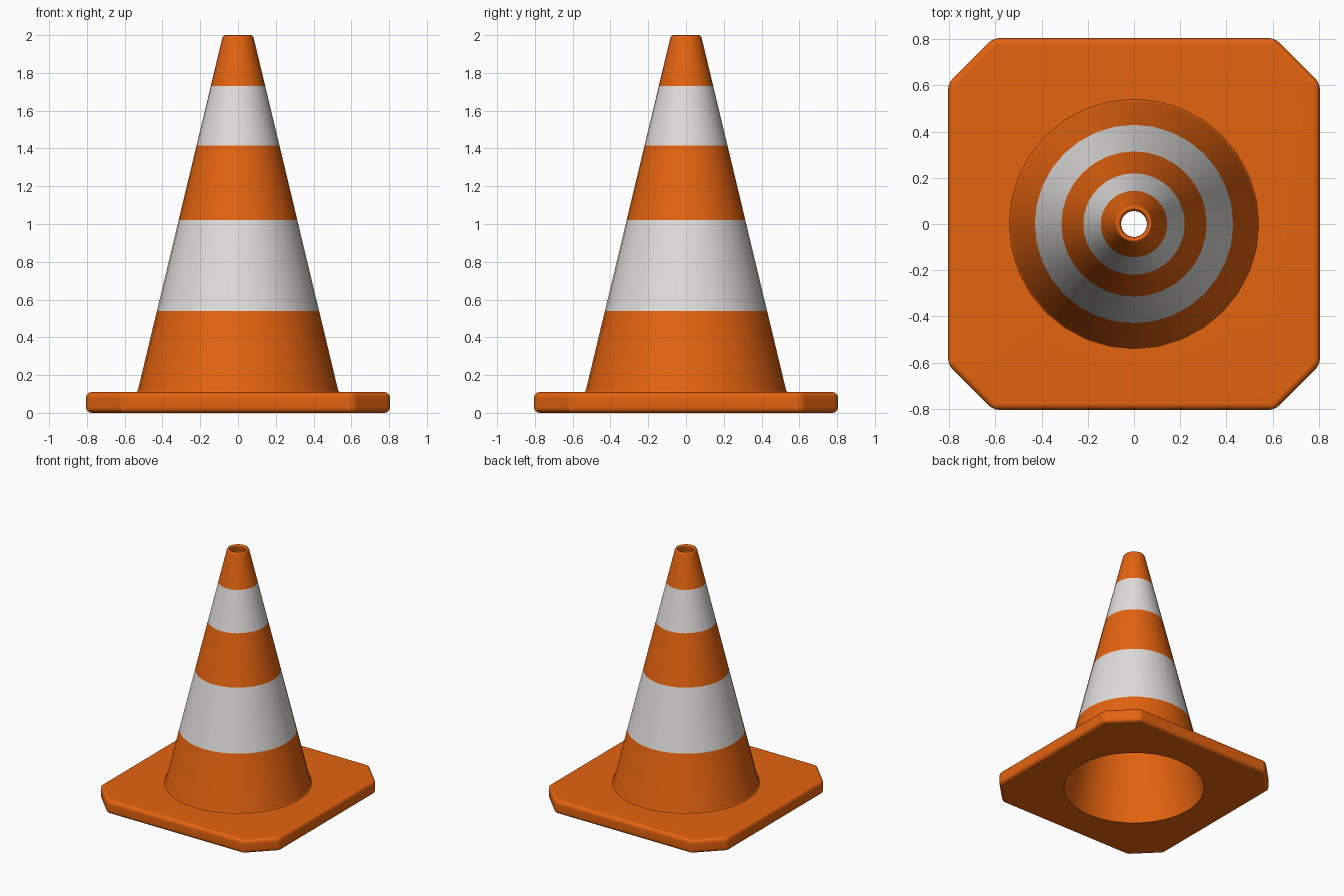
import bpy, bmesh, math

SIDES = 32
HALF, CORNER, THICK = 0.805, 0.61, 0.11

cube = bpy.data.objects.get("Cube")
if cube:
    bpy.data.objects.remove(cube, do_unlink=True)


def make_material(name, rgb):
    mat = bpy.data.materials.new(name)
    mat.use_nodes = True
    mat.diffuse_color = (*rgb, 1)
    bsdf = next(n for n in mat.node_tree.nodes if n.type == 'BSDF_PRINCIPLED')
    bsdf.inputs["Base Color"].default_value = (*rgb, 1)
    bsdf.inputs["Roughness"].default_value = 0.6
    return mat


orange = make_material("safety orange", (0.78, 0.125, 0.005))
white = make_material("stripe white", (0.74, 0.73, 0.71))


def ring(bm, radius, z):
    steps = [2 * math.pi * i / SIDES for i in range(SIDES)]
    return [bm.verts.new((radius * math.cos(a), radius * math.sin(a), z)) for a in steps]


def finish(bm, name, mats, angle):
    mesh = bpy.data.meshes.new(name)
    bm.to_mesh(mesh)
    bm.free()
    for mat in mats:
        mesh.materials.append(mat)
    obj = bpy.data.objects.new(name, mesh)
    bpy.context.collection.objects.link(obj)
    bpy.ops.object.select_all(action='DESELECT')
    obj.select_set(True)
    bpy.context.view_layer.objects.active = obj
    bpy.ops.object.shade_smooth_by_angle(angle=math.radians(angle))
    weighted = obj.modifiers.new("Weighted normals", 'WEIGHTED_NORMAL')
    weighted.keep_sharp = True
    return obj


# Base plate: square with cut corners and softened edges
bm = bmesh.new()
outline = []
for k in range(4):
    c, s = round(math.cos(k * math.pi / 2)), round(math.sin(k * math.pi / 2))
    for x, y in ((HALF, -CORNER), (HALF, CORNER)):
        outline.append(bm.verts.new((x * c - y * s, x * s + y * c, 0)))
bottom = bm.faces.new(outline)
grown = bmesh.ops.extrude_face_region(bm, geom=[bottom], use_keep_orig=True)
bmesh.ops.translate(bm, vec=(0, 0, THICK),
                    verts=[g for g in grown["geom"] if isinstance(g, bmesh.types.BMVert)])
bmesh.ops.recalc_face_normals(bm, faces=bm.faces)
bmesh.ops.bevel(bm, geom=list(bm.edges), offset=0.028, segments=3,
                profile=0.5, affect='EDGES', clamp_overlap=True)

# Open the plate around the cone, above and below
for sign, radius, z in ((1, 0.54, THICK), (-1, 0.525, 0)):
    cap = max(bm.faces, key=lambda f: f.calc_area() * (f.normal.z * sign > 0.9))
    rim = list(cap.edges)
    bmesh.ops.delete(bm, geom=[cap], context='FACES_ONLY')
    loop = ring(bm, radius, z)
    rim += [bm.edges.new((loop[i - 1], loop[i])) for i in range(SIDES)]
    filled = bmesh.ops.triangle_fill(bm, edges=rim, use_beauty=True)
    for face in [g for g in filled["geom"] if isinstance(g, bmesh.types.BMFace)]:
        face.normal_update()
        if face.normal.z * sign < 0:
            face.normal_flip()
finish(bm, "base_plate", [orange], 40)

# Hollow cone: closed wall profile turned around z
STRIPES = ((0.54, 1.02), (1.415, 1.73))


def outer(z):
    return 0.53 - 0.2397 * (z - 0.12)


profile = [(0.542, THICK - 0.002), (outer(0.12), 0.12)]
profile += [(outer(z), z) for stripe in STRIPES for z in stripe]
profile += [(outer(1.985), 1.985), (0.076, 1.997), (0.07, 2), (0.063, 1.997),
            (0.056, 1.985), (0.525, 0)]
bm = bmesh.new()
rings = [ring(bm, r, z) for r, z in profile]
for n in range(len(rings) - 1):
    low, high = profile[n][1], profile[n + 1][1]
    striped = any(a <= low and high <= b and low < high for a, b in STRIPES)
    for i in range(SIDES):
        face = bm.faces.new((rings[n][i - 1], rings[n][i], rings[n + 1][i], rings[n + 1][i - 1]))
        face.material_index = int(striped)
finish(bm, "cone", [orange, white], 60)
